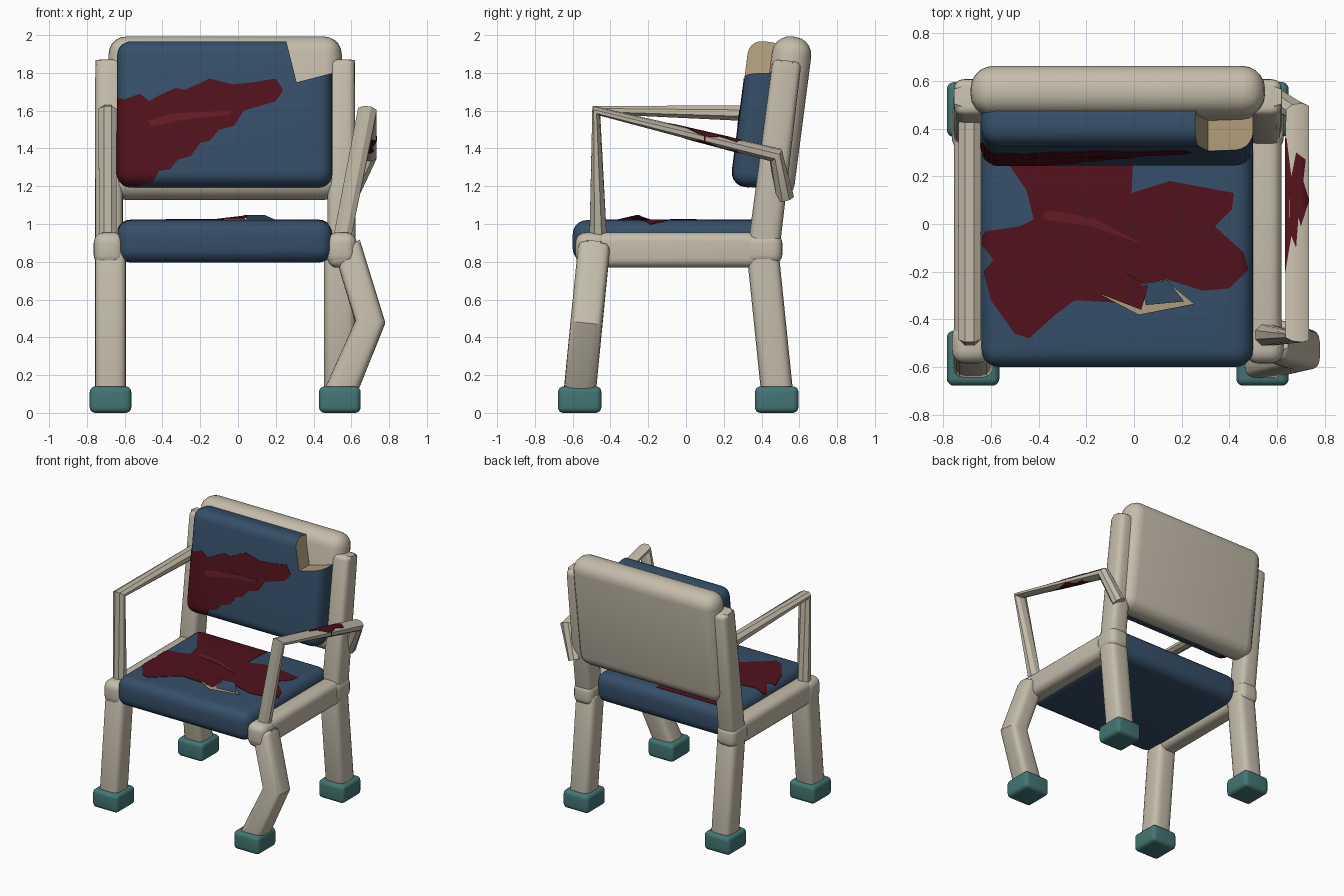
import bpy, bmesh, math
from mathutils import Vector, Matrix

if "Cube" in bpy.data.objects:
    bpy.data.objects.remove(bpy.data.objects["Cube"])

CX = -0.068                      # middle of the frame in x
TILT = math.radians(-7.4)        # lean of the backrest


def mat(name, r, g, b):
    m = bpy.data.materials.new(name)
    m.diffuse_color = (r, g, b, 1)
    m.use_nodes = True
    m.node_tree.nodes["Principled BSDF"].inputs["Base Color"].default_value = m.diffuse_color
    return m


BEIGE = mat("frame_beige", 0.56, 0.51, 0.41)
BLUE = mat("cushion_blue", 0.036, 0.078, 0.14)
TEAL = mat("foot_teal", 0.055, 0.18, 0.175)
FOAM = mat("foam_tan", 0.42, 0.33, 0.20)
RED = mat("stain_red", 0.085, 0.006, 0.012)
RED2 = mat("streak_red", 0.13, 0.012, 0.018)


def finish(name, bm, m, smooth=35):
    bmesh.ops.recalc_face_normals(bm, faces=bm.faces)
    me = bpy.data.meshes.new(name)
    bm.to_mesh(me)
    bm.free()
    ob = bpy.data.objects.new(name, me)
    bpy.context.collection.objects.link(ob)
    me.materials.append(m)
    shade(ob, smooth)
    return ob


def shade(ob, angle=35):
    bpy.ops.object.select_all(action='DESELECT')
    ob.select_set(True)
    bpy.context.view_layer.objects.active = ob
    bpy.ops.object.shade_smooth_by_angle(angle=math.radians(angle))


def box(name, center, size, bevel, m, tilt=0, grow=0):
    """Rounded box; grow inflates it slightly for surface stains."""
    bm = bmesh.new()
    bmesh.ops.create_cube(bm, size=1)
    bmesh.ops.scale(bm, vec=[s + 2 * grow for s in size], verts=bm.verts)
    bmesh.ops.bevel(bm, geom=bm.edges[:], offset=bevel + grow * 0.6, segments=5,
                    profile=0.5, affect='EDGES', clamp_overlap=True)
    bmesh.ops.transform(bm, verts=bm.verts,
                        matrix=Matrix.Translation(center) @ Matrix.Rotation(tilt, 4, 'X'))
    return finish(name, bm, m)


def tube(name, pts, radii, m, axis=(1, 0, 0), sides=20, square=0.5, cap=0.0, grow=0):
    """Sweep a (rounded square) section; radii are (along axis, across) per point."""
    bm = bmesh.new()
    pts = [Vector(p) for p in pts]
    rings = []
    for i, p in enumerate(pts):
        d1 = (p - pts[i - 1]).normalized() if i else Vector()
        d2 = (pts[i + 1] - p).normalized() if i < len(pts) - 1 else Vector()
        t = (d1 + d2).normalized()
        u = Vector(axis)
        u = (u - t * u.dot(t)).normalized()
        v = t.cross(u)
        ring = []
        for k in range(sides):
            a = 2 * math.pi * (k + 0.5) / sides
            c, s = math.cos(a), math.sin(a)
            c = math.copysign(abs(c) ** square, c) * (radii[i][0] + grow)
            s = math.copysign(abs(s) ** square, s) * (radii[i][1] + grow)
            ring.append(bm.verts.new(p + u * c + v * s))
        rings.append(ring)
    for a, b in zip(rings, rings[1:]):
        for k in range(sides):
            j = (k + 1) % sides
            bm.faces.new((a[k], a[j], b[j], b[k]))
    ends = [bm.faces.new(rings[0]), bm.faces.new(rings[-1])]
    if cap:
        bmesh.ops.bevel(bm, geom=[e for f in ends for e in f.edges], offset=cap,
                        segments=3, profile=0.5, affect='EDGES')
    return finish(name, bm, m, 30)


def prism(name, flat, lo, hi, axis, m):
    put = (lambda a, b, h: (a, b, h)) if axis == 'z' else (lambda a, b, h: (a, h, b))
    bm = bmesh.new()
    low = [bm.verts.new(put(a, b, lo)) for a, b in flat]
    top = [bm.verts.new(put(a, b, hi)) for a, b in flat]
    bm.faces.new(low)
    bm.faces.new(top)
    for i in range(len(flat)):
        j = (i + 1) % len(flat)
        bm.faces.new((low[i], low[j], top[j], top[i]))
    return finish(name, bm, m)


def boolean(ob, cutter, op):
    mod = ob.modifiers.new("cut", 'BOOLEAN')
    mod.object, mod.operation, mod.solver = cutter, op, 'EXACT'
    mod.material_mode = 'TRANSFER'
    bpy.context.view_layer.objects.active = ob
    bpy.ops.object.modifier_apply(modifier=mod.name)
    bpy.data.objects.remove(cutter)
    shade(ob)


# feet, legs, rails and back posts, one set per side
for side, tag in ((-1, "left"), (1, "right")):
    x = CX + side * 0.607
    for y, end in ((-0.563, "front"), (0.48, "back")):
        box(f"{end}_{tag}_foot", (x, y, 0.07), (0.22, 0.23, 0.14), 0.03, TEAL)
    r = (0.083, 0.085)
    if side < 0:
        tube("front_left_leg", [(x, -0.565, 0.08), (x, -0.485, 0.89)], [r, r], BEIGE, cap=0.03)
    else:
        # buckled leg
        tube("front_right_leg", [(0.53, -0.565, 0.08), (0.70, -0.527, 0.48), (0.575, -0.485, 0.89)],
             [(0.085, 0.085), (0.085, 0.08), (0.085, 0.075)], BEIGE, axis=(0, 1, 0), cap=0.03)
    tube(f"back_{tag}_leg", [(x, 0.485, 0.08), (x, 0.405, 0.86)], [r, r], BEIGE, cap=0.02)
    xr = CX + side * 0.615
    box(f"{tag}_seat_rail", (xr, -0.05, 0.862), (0.145, 1.06, 0.187), 0.05, BEIGE)
    box(f"{tag}_front_joint", (xr, -0.50, 0.868), (0.162, 0.17, 0.175), 0.055, BEIGE)
    box(f"{tag}_back_joint", (xr, 0.41, 0.868), (0.162, 0.20, 0.16), 0.05, BEIGE)
    xp = CX + side * 0.615
    tube(f"{tag}_back_post", [(xp, 0.41, 0.86), (xp, 0.535, 1.865)],
         [(0.075, 0.085), (0.073, 0.077)], BEIGE, cap=0.03)

# armrests: left intact, right bent
o, c = (0.05, 0.05), (0.052, 0.032)
arm = dict(sides=8, square=1.0)
tube("left_armrest", [(-0.69, -0.465, 0.92), (-0.69, -0.475, 1.603), (-0.69, 0.50, 1.583)],
     [o, c, o], BEIGE, **arm)
bent = [(0.55, -0.465, 0.92), (0.685, -0.475, 1.6), (0.685, 0.475, 1.365), (0.585, 0.525, 1.14)]
bent_r = [o, (0.054, 0.032), (0.054, 0.045), o]
tube("right_armrest", bent, bent_r, BEIGE, **arm)

# cushions and back shell
seat_dims = ((-0.07, -0.09, 0.908), (1.14, 1.02, 0.225), 0.075)
back_dims = ((-0.07, 0.385, 1.58), (1.14, 0.20, 0.775), 0.075)
seat = box("seat_cushion", *seat_dims, BLUE)
back = box("back_cushion", *back_dims, BLUE, TILT)
box("back_shell", (CX, 0.515, 1.56), (1.235, 0.21, 0.87), 0.095, BEIGE, TILT)

# torn upper corner of the back cushion
boolean(back, prism("corner_cutter", [(0.235, 2.05), (0.31, 1.75), (0.6, 1.825), (0.6, 2.05)],
                    0.0, 0.9, 'y', FOAM), 'DIFFERENCE')

# stains: thin skins over the cushions
seat_pts = [(-0.6, 0.36), (0, 0.36), (-0.01, 0.13), (0.15, 0.18), (0.42, 0.13), (0.41, 0.06),
            (0.34, -0.01), (0.46, -0.12), (0.48, -0.19), (0.40, -0.27), (0.29, -0.28),
            (0.13, -0.23), (0.03, -0.36), (-0.07, -0.33), (-0.25, -0.32), (-0.33, -0.38),
            (-0.44, -0.48), (-0.5, -0.46), (-0.6, -0.32), (-0.63, -0.2), (-0.59, -0.15),
            (-0.65, -0.07), (-0.62, -0.03), (-0.48, -0.01), (-0.42, 0.02), (-0.45, 0.14)]
back_pts = [(-0.66, 1.67), (-0.6, 1.66), (-0.52, 1.69), (-0.47, 1.65), (-0.42, 1.68),
            (-0.33, 1.72), (-0.28, 1.71), (-0.15, 1.77), (-0.03, 1.74), (0.08, 1.75),
            (0.2, 1.77), (0.24, 1.71), (0.2, 1.65), (0.1, 1.62), (0.03, 1.6), (-0.02, 1.52),
            (-0.1, 1.5), (-0.15, 1.44), (-0.2, 1.43), (-0.25, 1.36), (-0.32, 1.34),
            (-0.36, 1.29), (-0.42, 1.28), (-0.45, 1.22), (-0.55, 1.2), (-0.55, 1.16), (-0.66, 1.16)]
seat_streak = [(-0.38, 0.05), (-0.33, 0.055), (-0.16, 0.02), (0.04, -0.085), (-0.18, -0.01), (-0.38, 0.02)]
back_streak = [(-0.48, 1.55), (-0.35, 1.585), (-0.04, 1.6), (-0.04, 1.58), (-0.3, 1.55), (-0.46, 1.515)]
seat_stain = box("seat_stain", *seat_dims, RED, 0, 0.003)
boolean(seat_stain, prism("cutter", seat_pts, 0.97, 1.1, 'z', RED), 'INTERSECT')
ob = box("seat_streak", *seat_dims, RED2, 0, 0.005)
boolean(ob, prism("cutter", seat_streak, 0.99, 1.1, 'z', RED2), 'INTERSECT')
ob = box("back_stain", *back_dims, RED, TILT, 0.003)
boolean(ob, prism("cutter", back_pts, 0.1, 0.34, 'y', RED), 'INTERSECT')
ob = box("back_streak", *back_dims, RED2, TILT, 0.005)
boolean(ob, prism("cutter", back_streak, 0.1, 0.34, 'y', RED2), 'INTERSECT')
arm_pts = [(0.6, 0.37), (0.64, 0.36), (0.66, 0.2), (0.68, 0.3), (0.72, 0.27), (0.71, 0.18),
           (0.735, 0.1), (0.70, -0.01), (0.69, 0.03), (0.68, -0.1), (0.66, -0.05), (0.635, -0.2), (0.6, -0.2)]
ob = tube("armrest_stain", bent, bent_r, RED, grow=0.003, **arm)
boolean(ob, prism("cutter", arm_pts, 1.2, 1.8, 'z', RED), 'INTERSECT')

# tear in the seat with lifted flaps
tear = [(-0.15, -0.29), (0.03, -0.25), (0.13, -0.235), (0.25, -0.335), (0.02, -0.38)]
for ob in (seat, seat_stain):
    boolean(ob, prism("tear_cutter", tear, 0.985, 1.1, 'z', FOAM), 'DIFFERENCE')
for name, m, pts in (
        ("tear_flap_red", RED, [(-0.15, -0.29, 1.023), (-0.06, -0.19, 1.025), (0.06, -0.26, 1.048),
                                (0.03, -0.36, 1.025)]),
        ("tear_flap_blue", BLUE, [(0.03, -0.25, 1.048), (0.14, -0.235, 1.048), (0.21, -0.325, 1.018),
                                  (0.05, -0.34, 1.018)])):
    bm = bmesh.new()
    f = bm.faces.new([bm.verts.new(p) for p in pts])
    bmesh.ops.solidify(bm, geom=[f], thickness=0.006)
    finish(name, bm, m)
